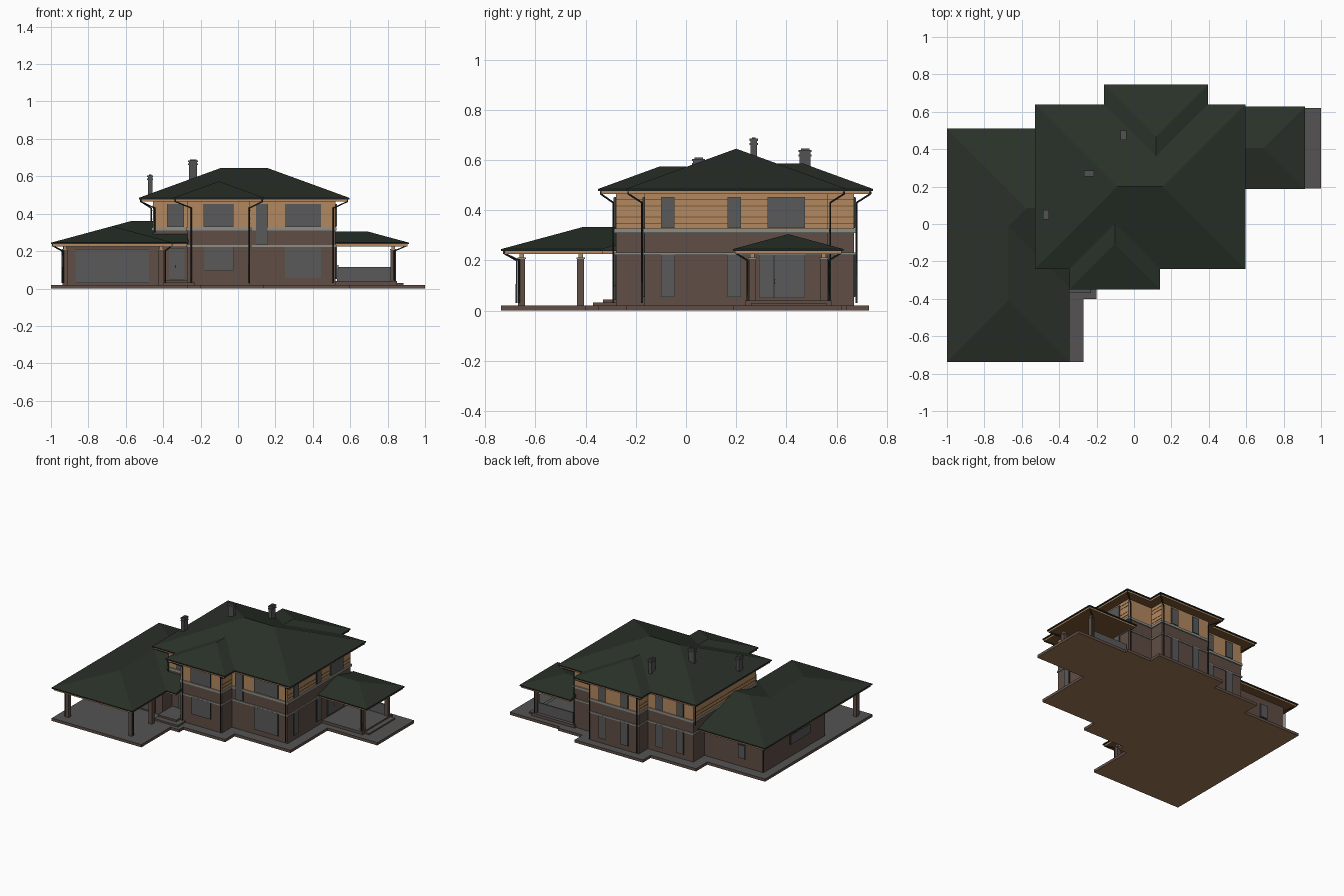
import bpy, bmesh
from mathutils import Vector

cube = bpy.data.objects.get("Cube")
if cube:
    bpy.data.objects.remove(cube)


def material(name, r, g, b):
    m = bpy.data.materials.new(name)
    m.use_nodes = True
    m.diffuse_color = (r, g, b, 1)
    m.node_tree.nodes["Principled BSDF"].inputs["Base Color"].default_value = (r, g, b, 1)
    return m


GREEN = material("roof green", .023, .032, .022)
BROWN = material("wall brown", .115, .074, .059)
WOOD = material("light timber", .45, .25, .115)
SOFFIT = material("dark timber", .20, .10, .035)
GLASS = material("window grey", .10, .10, .10)
FLOOR = material("paving grey", .09, .086, .086)
BAND = material("ledge grey", .27, .27, .245)
DARK = material("gutter charcoal", .022, .026, .025)
STONE = material("chimney grey", .085, .085, .085)
EARTH = material("underside tan", .35, .19, .097)


def finish(name, bm, *mats):
    bmesh.ops.recalc_face_normals(bm, faces=bm.faces[:])
    mesh = bpy.data.meshes.new(name)
    for m in mats:
        mesh.materials.append(m)
    bm.to_mesh(mesh)
    bm.free()
    ob = bpy.data.objects.new(name, mesh)
    bpy.context.collection.objects.link(ob)
    return ob


def box(name, x, y, z, mat, top=None, under=None):
    """Box from (min, max) pairs; top and underside may take their own colours."""
    bm = bmesh.new()
    bmesh.ops.create_cube(bm, size=1)
    for v in bm.verts:
        v.co = [p[0] if c < 0 else p[1] for c, p in zip(v.co, (x, y, z))]
    bm.normal_update()
    for f in bm.faces:
        f.material_index = 1 if f.normal.z > .5 else 2 if f.normal.z < -.5 else 0
    return finish(name, bm, mat, top or mat, under or mat)


def grow(span, d):
    return span[0] - d, span[1] + d


def roof(name, x, y, z, slope, axis, hips):
    """Solid roof with ridge along axis; hips says which ends slope, others are gables."""
    lo, hi = (x, y) if axis == "x" else (y, x)
    half = (hi[1] - hi[0]) / 2
    mid = (hi[0] + hi[1]) / 2
    ends = (lo[0] + half * hips[0], lo[1] - half * hips[1])
    bm = bmesh.new()

    def vert(a, b, h):
        return bm.verts.new((a, b, h) if axis == "x" else (b, a, h))

    corners = [(lo[0], hi[0]), (lo[1], hi[0]), (lo[1], hi[1]), (lo[0], hi[1])]
    base = [vert(a, b, z - .008) for a, b in corners]
    eave = [vert(a, b, z) for a, b in corners]
    r0, r1 = [vert(a, mid, z + half * slope) for a in ends]
    bm.faces.new(base)
    for i in range(4):
        j = (i + 1) % 4
        f = bm.faces.new((base[i], base[j], eave[j], eave[i]))
        f.material_index = 1
    for loop in ((eave[0], eave[1], r1, r0), (eave[1], eave[2], r1),
                 (eave[2], eave[3], r0, r1), (eave[3], eave[0], r0)):
        bm.faces.new(loop)
    finish(name, bm, GREEN, DARK)
    box(name + "_eaves", grow(x, -.008), grow(y, -.008), (z - .02, z - .005), WOOD, under=SOFFIT)


def panel(name, side, at, span, z):
    """Framed plate on a wall: side is the wall's outward axis, at its coordinate."""
    s = 1 if side[0] == "+" else -1
    for part, edge, depth, m in (("_frame", 0, .004, DARK), ("_pane", .002, .008, GLASS)):
        d = tuple(sorted((at - s * .002, at + s * depth)))
        w = grow(span, -edge)
        x, y = (d, w) if side[1] == "x" else (w, d)
        box(name + part, x, y, grow(z, -edge), m)


def pipe(name, *points):
    cu = bpy.data.curves.new(name, "CURVE")
    cu.dimensions = "3D"
    cu.bevel_depth = .0042
    cu.bevel_resolution = 1
    sp = cu.splines.new("POLY")
    sp.points.add(len(points) - 1)
    for p, co in zip(sp.points, points):
        p.co = (*co, 1)
    cu.materials.append(DARK)
    bpy.context.collection.objects.link(bpy.data.objects.new(name, cu))


# Base slab: paved top, masonry edge, tan underside
outline = [(-1, -.737), (-.27, -.737), (-.27, -.4), (-.2, -.4), (-.2, -.35), (.14, -.35),
           (.14, -.24), (.595, -.24), (.595, .19), (1, .19), (1, .62), (.595, .62),
           (.595, .64), (.395, .64), (.395, .73), (-.16, .73), (-.16, .64), (-.53, .64),
           (-.53, .51), (-1, .51)]
bm = bmesh.new()
bottom = bm.faces.new([bm.verts.new((x, y, 0)) for x, y in outline])
top = bmesh.ops.extrude_face_region(bm, geom=[bottom])
bmesh.ops.translate(bm, vec=Vector((0, 0, .02)),
                    verts=[g for g in top["geom"] if isinstance(g, bmesh.types.BMVert)])
for f in bm.faces:
    height = f.calc_center_median().z
    f.material_index = 1 if height > .019 else 2 if height < .001 else 0
finish("base_slab", bm, BROWN, FLOOR, EARTH)

# House walls: masonry below, timber above, ledges between
blocks = {"main": ((-.455, .52), (-.165, .565)),
          "front_bay": ((-.27, .065), (-.28, 0)),
          "back_bay": ((-.085, .32), (.4, .67))}
for n, (x, y) in blocks.items():
    box(n + "_masonry", x, y, (.015, .32), BROWN)
    box(n + "_timber", x, y, (.32, .475), WOOD)
    for z in ((.221, .232), (.31, .327)):
        box(n + "_ledge", grow(x, .007), grow(y, .007), z, BAND)
    # Plank joints on the side walls
    for z in (.345, .37, .415, .44):
        box(n + "_plank_joint", grow(x, .002), grow(y, -.001), (z, z + .004), SOFFIT)

# Garage walls
box("garage_walls", (-.935, -.42), (-.28, .435), (.015, .235), BROWN)

# Roofs
STEEP, LOW = .364, .27
roof("main_roof", (-.53, .595), (-.24, .64), .485, STEEP, "x", (1, 1))
roof("front_bay_roof", (-.345, .14), (-.35, 0), .485, STEEP, "y", (1, 0))
roof("back_bay_roof", (-.16, .395), (.36, .745), .485, STEEP, "y", (0, 1))
roof("garage_roof", (-1, -.265), (-.34, .51), .245, LOW, "x", (1, 0))
roof("carport_roof", (-1, -.345), (-.737, -.01), .245, LOW, "y", (1, 0))
roof("porch_roof", (.5, .915), (.187, .628), .245, LOW, "x", (0, 1))

# Windows and doors
LOWER, UPPER, LONG = (.055, .225), (.33, .453), (.235, .453)
for side, at, span, z in (
        ("-y", -.28, (-.18, -.025), (.097, .225)), ("-y", -.28, (-.185, -.025), UPPER),
        ("-y", -.165, (.25, .445), LOWER), ("-y", -.165, (.25, .445), UPPER),
        ("-y", -.165, (-.38, -.29), UPPER), ("-y", -.165, (.095, .16), LONG),
        ("+x", .52, (-.1, -.045), LOWER), ("+x", .52, (-.1, -.045), UPPER),
        ("+x", .52, (.165, .22), LOWER), ("+x", .52, (.165, .22), UPPER),
        ("+x", .52, (.325, .475), UPPER),
        ("-x", -.935, (-.1, .13), (.11, .18)), ("+y", .435, (-.79, -.73), (.08, .18))):
    panel("window", side, at, span, z)
for at, starts in ((.565, (-.38, -.21)), (.67, (0, .18))):
    for a in starts:
        for z in (LOWER, UPPER):
            panel("back_window", "+y", at, (a, a + .06), z)
panel("porch_side_door", "+x", .52, (.29, .35), (.05, .225))
panel("porch_main_door", "+x", .52, (.35, .475), (.05, .225))
panel("front_door", "-y", -.165, (-.37, -.285), (.045, .217))
panel("garage_door", "-y", -.28, (-.87, -.475), (.03, .21))
box("front_door_handle", (-.338, -.332), (-.182, -.17), (.11, .125), BAND)
box("porch_door_handle", (.525, .537), (.353, .358), (.105, .125), BAND)

# Entrance and porch floors, steps and low rail
box("entrance_step", (-.42, -.23), (-.37, -.165), (.02, .032), BROWN, FLOOR)
box("entrance_floor", (-.42, -.27), (-.33, -.165), (.02, .045), BROWN, FLOOR)
box("porch_floor", (.5, .85), (.235, .58), (.02, .04), BROWN, FLOOR)
box("porch_step", (.85, .885), (.26, .56), (.02, .03), BROWN, FLOOR)
box("porch_rail", (.53, .82), (.545, .555), (.035, .115), GLASS)

# Posts with narrow tops
for n, x, y in (("carport", -.925, -.655), ("carport", -.41, -.655), ("carport", -.41, -.42),
                ("porch", .83, .265), ("porch", .83, .55)):
    for part, r, z, m in (("_post", .014, (.02, .205), BROWN), ("_post_cap", .017, (.205, .211), BAND),
                          ("_post_top", .009, (.211, .232), WOOD)):
        box(n + part, (x - r, x + r), (y - r, y + r), z, m)

# Chimneys with caps
for x, y, rx, ry, top in ((-.47, .05, .012, .022, .61), (-.24, .27, .022, .012, .69),
                          (-.055, .475, .012, .022, .645)):
    for part, d, z in (("stack", 0, (.5, top - .01)), ("collar", .004, (top - .03, top - .022)),
                       ("cap", .004, (top - .014, top - .005)), ("cap_top", -.005, (top - .01, top))):
        box("chimney_" + part, (x - rx - d, x + rx + d), (y - ry - d, y + ry + d), z, STONE)

# Downpipes: from the eave back to the wall, then to the ground
for ex, ey, wx, wy, bottom in (
        (-.335, -.34, -.25, -.29, .03), (.13, -.34, .06, -.29, .03),
        (.585, -.23, .51, -.175, .03), (.585, .63, .51, .575, .03),
        (.385, .735, .31, .68, .03), (-.15, .735, -.075, .68, .03),
        (-.52, .63, -.465, .555, .29), (-.52, -.23, -.445, -.175, .3)):
    pipe("house_downpipe", (ex, ey, .475), (ex, ey, .465), (wx, wy, .43), (wx, wy, bottom))
for ex, ey, wx, wy in ((-.99, -.725, -.935, -.675), (-.355, -.725, -.39, -.665),
                       (-.99, .5, -.94, .445), (.9, .2, .835, .245), (.9, .615, .835, .57)):
    pipe("low_downpipe", (ex, ey, .237), (ex, ey, .228), (wx, wy, .2), (wx, wy, .03))
